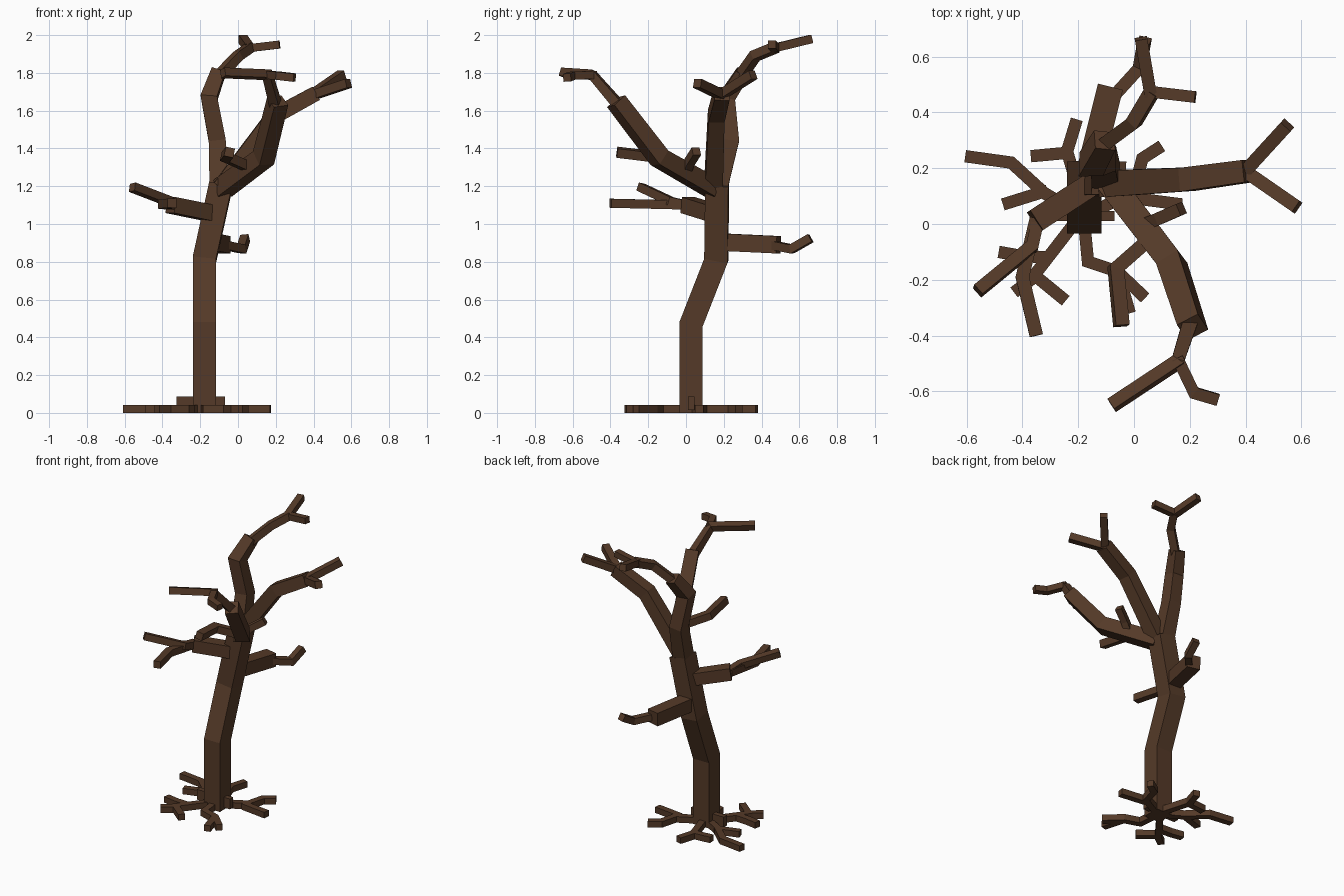
import bpy, bmesh
from mathutils import Vector

if "Cube" in bpy.data.objects:
    bpy.data.objects.remove(bpy.data.objects["Cube"])

bark = bpy.data.materials.new("dark_brown_bark")
bark.diffuse_color = (0.09, 0.042, 0.021, 1)
bark.use_nodes = True
bark.node_tree.nodes["Principled BSDF"].inputs["Base Color"].default_value = bark.diffuse_color


def limb(name, pts, widths, ref=(0, 0, 1), height=None):
    """Square beam swept along pts with mitred joints; one width per point."""
    P = [Vector(p) for p in pts]
    n = len(P)
    if isinstance(widths, float):
        widths = [widths] * n
    dirs = [(P[i + 1] - P[i]).normalized() for i in range(n - 1)]
    side = dirs[0].cross(Vector(ref)).normalized()
    up = side.cross(dirs[0]).normalized()
    h = (height or widths[0]) / 2
    w = widths[0] / 2
    sec = [P[0] + side * a * w + up * b * h
           for a, b in ((-1, -1), (1, -1), (1, 1), (-1, 1))]
    bm = bmesh.new()
    rings = [[bm.verts.new(c) for c in sec]]
    for i in range(1, n):
        d = dirs[i - 1]
        nrm = (d + dirs[i]).normalized() if i < n - 1 else d
        k = widths[i] / widths[i - 1]
        # slide the section along the beam onto the mitre plane
        sec = [c + d * ((P[i] - c).dot(nrm) / d.dot(nrm)) for c in sec]
        sec = [P[i] + (c - P[i]) * k for c in sec]
        rings.append([bm.verts.new(c) for c in sec])
    for a, b in zip(rings, rings[1:]):
        for j in range(4):
            bm.faces.new((a[j], a[(j + 1) % 4], b[(j + 1) % 4], b[j]))
    bm.faces.new(rings[0][::-1])
    bm.faces.new(rings[-1])
    bmesh.ops.recalc_face_normals(bm, faces=bm.faces)
    me = bpy.data.meshes.new(name)
    bm.to_mesh(me)
    bm.free()
    me.materials.append(bark)
    ob = bpy.data.objects.new(name, me)
    bpy.context.collection.objects.link(ob)
    return ob


Y = (0, 1, 0)

# trunk
limb("trunk", [(-.178, .027, 0), (-.178, .027, .47), (-.178, .16, .81),
               (-.09, .165, 1.21)], .123, Y)

# top leader and its twigs
limb("leader_branch", [(-.10, .165, 1.17), (-.11, .235, 1.44),
                       (-.153, .215, 1.67), (-.105, .30, 1.80)],
     [.10, .09, .085, .075], Y)
limb("leader_twig", [(-.115, .28, 1.77), (0, .365, 1.89), (.065, .475, 1.935)], .05)
limb("leader_twig_tip_back", [(.06, .46, 1.93), (.025, .665, 1.98)], .045)
limb("leader_twig_tip_right", [(.05, .475, 1.93), (.22, .455, 1.95)], .042)

# right branch with fork
limb("right_branch", [(-.09, .145, 1.19), (.19, .16, 1.57), (.41, .19, 1.69)],
     [.095, .085, .08])
limb("right_twig_back", [(.39, .18, 1.68), (.55, .355, 1.79)], .048)
limb("right_twig_front", [(.39, .195, 1.68), (.585, .06, 1.745)], .048)

# front branch, its fork and side twigs
limb("front_branch", [(-.08, .14, 1.19), (.135, -.14, 1.35), (.21, -.37, 1.65)],
     [.095, .09, .085])
limb("front_twig", [(.205, -.34, 1.61), (.155, -.495, 1.79), (-.08, -.65, 1.80)],
     [.055, .045, .045])
limb("front_twig_right", [(.155, -.48, 1.79), (.215, -.605, 1.785), (.30, -.63, 1.775)], .042)
limb("front_side_twig", [(.06, -.05, 1.30), (-.065, -.16, 1.355), (-.045, -.365, 1.38)], .05)
limb("front_inner_twig", [(.04, -.0, 1.28), (.09, .02, 1.33), (.17, .055, 1.385)], .045)

# left branch with fork
limb("left_branch", [(-.11, .17, 1.05), (-.355, .01, 1.10)], .085)
limb("left_twig_front", [(-.35, .02, 1.10), (-.40, -.19, 1.105), (-.35, -.40, 1.11)], .048)
limb("left_twig_outer", [(-.345, .01, 1.10), (-.365, -.08, 1.12), (-.56, -.24, 1.195)], .045)

# low back branch
limb("back_branch", [(-.165, .17, .905), (-.085, .49, .89)], .092)
limb("back_twig", [(-.08, .45, .89), (.02, .56, .868), (.038, .66, .925)], .045)

# flat roots: main path then forks
H = .042
roots = {
    "root_front": [[(-.178, 0), (-.165, -.135), (-.06, -.17), (.04, -.265)],
                   [(-.06, -.165), (-.015, -.32)]],
    "root_front_left": [[(-.2, .02), (-.37, -.20), (-.43, -.245)],
                        [(-.355, -.185), (-.245, -.275)],
                        [(-.30, -.12), (-.40, -.115), (-.485, -.1)]],
    "root_left": [[(-.2, .04), (-.32, .11), (-.44, .22), (-.605, .243)],
                  [(-.31, .12), (-.47, .07)]],
    "root_back": [[(-.18, .06), (-.24, .26), (-.205, .375)],
                  [(-.24, .255), (-.37, .243)]],
    "root_right": [[(-.15, .04), (0, .12), (.03, .235), (.1, .28)],
                   [(-.02, .095), (.172, .07)]],
}
for name, paths in roots.items():
    for i, path in enumerate(paths):
        limb(f"{name}_{i + 1}", [(x, y, H / 2) for x, y in path], .044, height=H)

# raised root across the trunk foot
limb("root_ridge", [(-.325, .028, .05), (-.07, .028, .05)], .036, height=.072)
